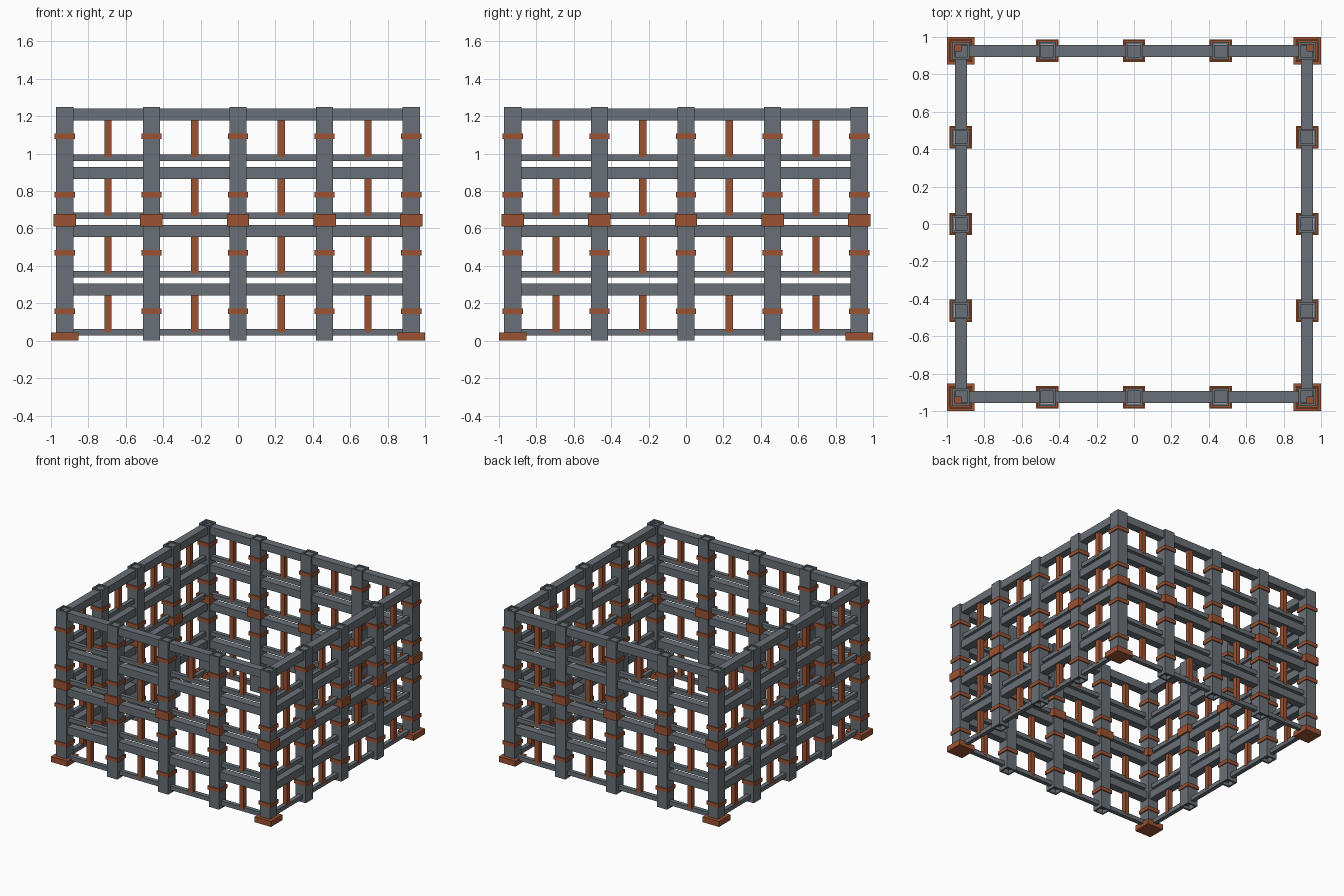
import bpy, bmesh
from mathutils import Vector

if "Cube" in bpy.data.objects:
    bpy.data.objects.remove(bpy.data.objects["Cube"])


def material(name, rgb):
    m = bpy.data.materials.new(name)
    m.diffuse_color = (*rgb, 1.0)
    m.use_nodes = True
    m.node_tree.nodes["Principled BSDF"].inputs["Base Color"].default_value = m.diffuse_color
    return m


STEEL = material("blue grey steel", (0.14, 0.16, 0.18))
RUST = material("rust orange", (0.33, 0.085, 0.032))

EDGE = 0.926                # distance from centre to each wall line
STEP = EDGE / 2             # post spacing
STOREY = 0.3115             # height of one storey
CORNERS = ((-1, -1), (1, -1), (1, 1), (-1, 1))


def finish(bm, name, mat):
    bmesh.ops.recalc_face_normals(bm, faces=bm.faces)
    mesh = bpy.data.meshes.new(name)
    bm.to_mesh(mesh)
    bm.free()
    mesh.materials.append(mat)
    obj = bpy.data.objects.new(name, mesh)
    bpy.context.collection.objects.link(obj)
    return obj


def box(name, mat, lo, hi):
    bm = bmesh.new()
    bmesh.ops.create_cube(bm, size=1)
    lo, hi = Vector(lo), Vector(hi)
    bmesh.ops.scale(bm, vec=hi - lo, verts=bm.verts)
    bmesh.ops.translate(bm, vec=(lo + hi) / 2, verts=bm.verts)
    return finish(bm, name, mat)


def square_tube(name, mat, x, y, z0, z1, outer, inner):
    """Upright hollow square section, open at both ends."""
    bm = bmesh.new()
    rings = [[bm.verts.new((x + sx * w / 2, y + sy * w / 2, z)) for sx, sy in CORNERS]
             for w, z in ((outer, z0), (outer, z1), (inner, z1), (inner, z0))]
    for r in range(4):
        a, b = rings[r], rings[(r + 1) % 4]
        for i in range(4):
            j = (i + 1) % 4
            bm.faces.new((a[i], a[j], b[j], b[i]))
    return finish(bm, name, mat)


def rail(name, along_x, side, z0, z1, width):
    """Full-length rail ending on the corner post centres."""
    lo, hi = side * EDGE - width / 2, side * EDGE + width / 2
    if along_x:
        box(name, STEEL, (-EDGE, lo, z0), (EDGE, hi, z1))
    else:
        box(name, STEEL, (lo, -EDGE, z0), (hi, EDGE, z1))


# Hollow posts with collars around the perimeter
for i in range(-2, 3):
    for j in range(-2, 3):
        if max(abs(i), abs(j)) < 2:
            continue
        x, y = i * STEP, j * STEP
        corner = abs(i) == 2 and abs(j) == 2
        square_tube("corner_post" if corner else "post", STEEL, x, y,
                    0.03 if corner else 0.0, 1.25, 0.092, 0.066)
        for k in range(4):
            z = 0.158 + k * STOREY
            square_tube("collar", RUST, x, y, z - 0.015, z + 0.015, 0.108, 0.09)
        square_tube("splice_collar", RUST, x, y, 0.611, 0.677, 0.12, 0.09)
        if corner:
            box("foot_plate", RUST, (x - 0.074, y - 0.074, 0), (x + 0.074, y + 0.074, 0.045))

# Walls: heavy beam over light rail, joined by short studs, on four storeys
for along_x in (True, False):
    for side in (-1, 1):
        for k in range(4):
            base = k * STOREY
            rail("beam", along_x, side, base + 0.242, base + 0.306, 0.064)
            rail("light_rail", along_x, side, base + 0.027, base + 0.062, 0.034)
            for bay in (-1.5, -0.5, 0.5, 1.5):
                p, q = bay * STEP, side * EDGE
                x, y = (p, q) if along_x else (q, p)
                box("stud", RUST, (x - 0.019, y - 0.019, base + 0.047),
                    (x + 0.019, y + 0.019, base + 0.25))
